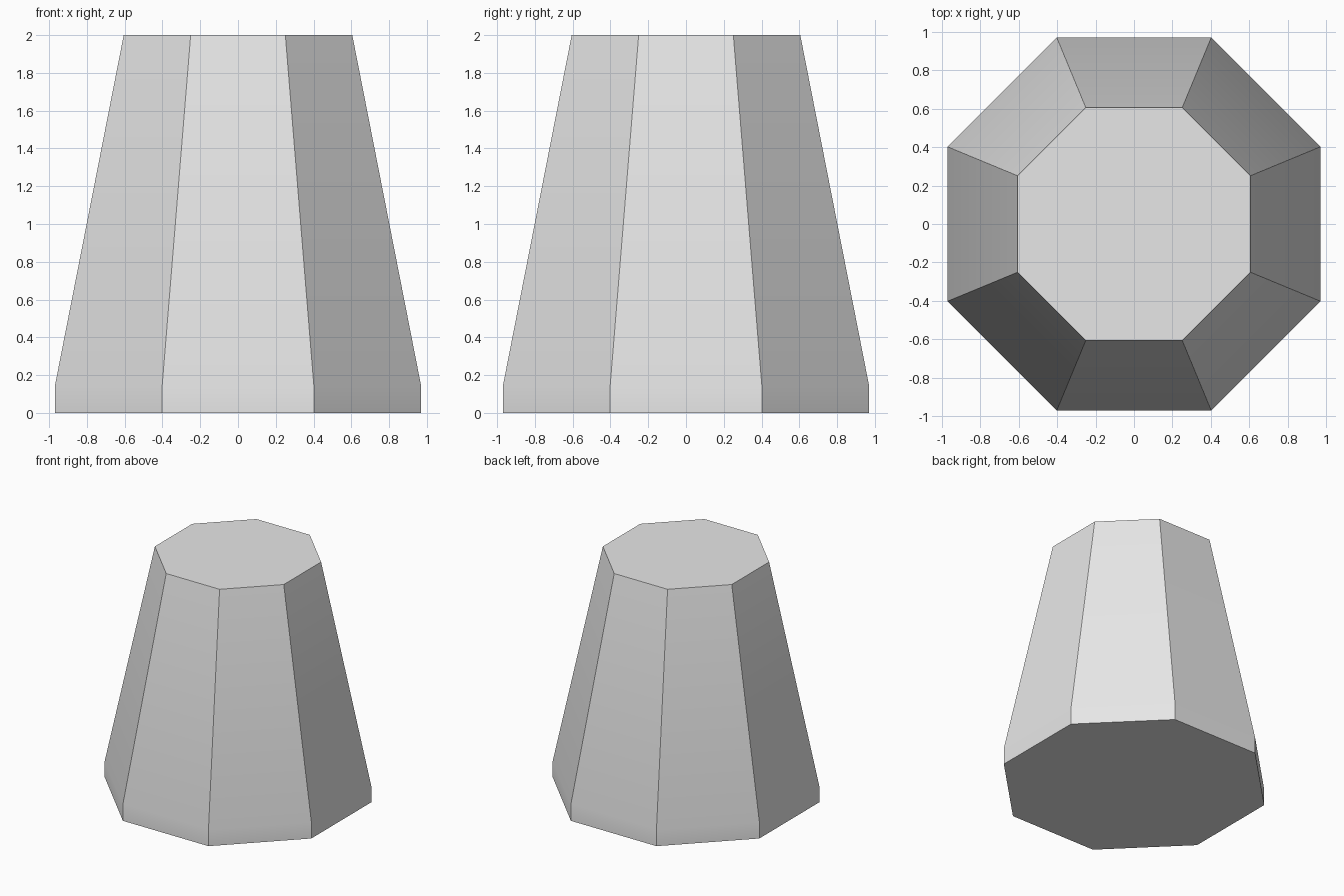
import bpy
import bmesh
import math

cube = bpy.data.objects.get("Cube")
if cube:
    bpy.data.objects.remove(cube, do_unlink=True)

SIDES = 8
# Profile from the floor up: (distance from axis to flat side, height)
PROFILE = [(0.97, 0.0), (0.97, 0.14), (0.605, 2.0)]

# Single grey material
grey = bpy.data.materials.new("light_grey")
grey.use_nodes = True
colour = (0.8, 0.8, 0.8, 1.0)
grey.diffuse_color = colour
grey.node_tree.nodes["Principled BSDF"].inputs["Base Color"].default_value = colour


def add_ring(bm, apothem, height):
    """Octagonal ring with a flat side facing the front."""
    radius = apothem / math.cos(math.pi / SIDES)
    angles = [math.tau * (i + 0.5) / SIDES for i in range(SIDES)]
    return [bm.verts.new((radius * math.cos(a), radius * math.sin(a), height))
            for a in angles]


# Tapered octagonal body with a short straight foot
bm = bmesh.new()
rings = [add_ring(bm, apothem, height) for apothem, height in PROFILE]
for low, high in zip(rings, rings[1:]):
    for i in range(SIDES):
        j = (i + 1) % SIDES
        bm.faces.new((low[i], low[j], high[j], high[i]))
bm.faces.new(rings[-1])
bm.faces.new(rings[0][::-1])

mesh = bpy.data.meshes.new("tapered_body")
bm.to_mesh(mesh)
bm.free()
mesh.materials.append(grey)
body = bpy.data.objects.new("tapered_body", mesh)
bpy.context.collection.objects.link(body)

# Soft shading across the foot bend, crisp corners elsewhere
bpy.ops.object.select_all(action="DESELECT")
body.select_set(True)
bpy.context.view_layer.objects.active = body
bpy.ops.object.shade_smooth_by_angle(angle=math.radians(30))
